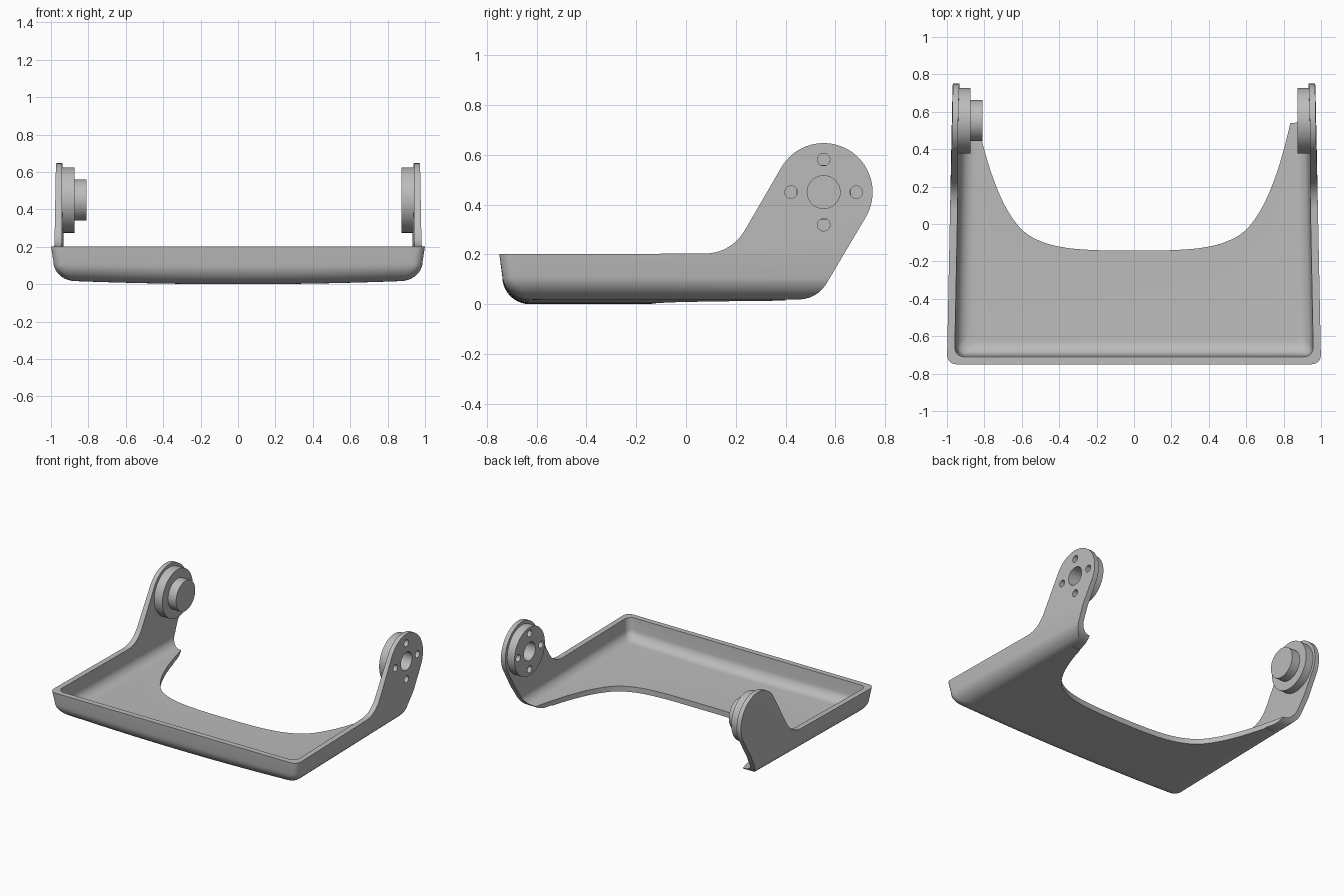
import bpy, bmesh
from math import sin, cos, pi, radians
from mathutils import Vector, Matrix

cube = bpy.data.objects.get("Cube")
if cube:
    bpy.data.objects.remove(cube)

grey = bpy.data.materials.new("plain_grey")
grey.use_nodes = True
COLOUR = (0.5, 0.5, 0.5, 1)
grey.diffuse_color = COLOUR
grey.node_tree.nodes["Principled BSDF"].inputs["Base Color"].default_value = COLOUR

PIVOT_Y, PIVOT_Z = 0.553, 0.45


def make(name, bm):
    bmesh.ops.recalc_face_normals(bm, faces=bm.faces)
    mesh = bpy.data.meshes.new(name)
    bm.to_mesh(mesh)
    bm.free()
    mesh.materials.append(grey)
    ob = bpy.data.objects.new(name, mesh)
    bpy.context.collection.objects.link(ob)
    return ob


def activate(ob):
    bpy.ops.object.select_all(action='DESELECT')
    ob.select_set(True)
    bpy.context.view_layer.objects.active = ob


def boolean(ob, cutter, operation):
    mod = ob.modifiers.new("cut", 'BOOLEAN')
    mod.operation, mod.solver, mod.object = operation, 'EXACT', cutter
    activate(ob)
    bpy.ops.object.modifier_apply(modifier=mod.name)
    bpy.data.objects.remove(cutter)


def prism(name, points, direction):
    bm = bmesh.new()
    face = bm.faces.new([bm.verts.new(p) for p in points])
    new = bmesh.ops.extrude_face_region(bm, geom=[face])["geom"]
    bmesh.ops.translate(bm, vec=direction,
                        verts=[v for v in new if isinstance(v, bmesh.types.BMVert)])
    return make(name, bm)


def cylinder(name, x0, x1, radius, y=PIVOT_Y, z=PIVOT_Z, sides=64):
    bm = bmesh.new()
    place = Matrix.Translation(((x0 + x1) / 2, y, z)) @ Matrix.Rotation(pi / 2, 4, 'Y')
    bmesh.ops.create_cone(bm, cap_ends=True, segments=sides, radius1=radius,
                          radius2=radius, depth=abs(x1 - x0), matrix=place)
    return make(name, bm)


def bend(a, b, c, steps=10):
    """Rounded corner from a to c around b."""
    a, b, c = Vector(a), Vector(b), Vector(c)
    ts = [i / steps for i in range(steps + 1)]
    return [a * (1 - t) ** 2 + b * 2 * t * (1 - t) + c * t * t for t in ts]


def smooth_path(pts, steps=6):
    """Flowing line through all the points."""
    pts = [Vector(p) for p in pts]
    out = []
    for i in range(1, len(pts) - 2):
        p, q, r, s = pts[i - 1:i + 3]
        for k in range(steps):
            t = k / steps
            out.append(0.5 * (2 * q + (r - p) * t + (2 * p - 5 * q + 4 * r - s) * t * t
                              + (3 * q - p - 3 * r + s) * t ** 3))
    return out + [pts[-2]]


def tub(name, levels, back):
    """Tapered tub lofted from (inset, height) levels, with a bowed underside."""
    bm = bmesh.new()
    rings = []
    for inset, z in levels:
        front = inset - 0.75
        half = lambda y: 1 - 0.02 * (y + 0.75) - inset
        side = [(half(back), back)]
        for i in range(9):
            a = i * pi / 16
            y = front + 0.05 - 0.05 * sin(a)
            side.append((half(y) - 0.05 + 0.05 * cos(a), y))
        outline = side + [(-x, y) for x, y in reversed(side)]
        rings.append([bm.verts.new((x, y, z)) for x, y in outline])
    for low, high in zip(rings, rings[1:]):
        for i in range(len(low)):
            j = (i + 1) % len(low)
            bm.faces.new((low[i], low[j], high[j], high[i]))
    bm.faces.new(rings[0])
    bm.faces.new(rings[-1])
    for i in range(-9, 10):
        bmesh.ops.bisect_plane(bm, geom=bm.verts[:] + bm.edges[:] + bm.faces[:],
                               plane_co=(i / 10, 0, 0), plane_no=(1, 0, 0))
    for v in bm.verts:
        v.co.z += 0.022 * v.co.x ** 2 * max(0, 1 - v.co.z / 0.2)
    return make(name, bm)


def fillet(inset, floor, radius, steps=10):
    angles = [pi / 2 * (1 - i / steps) for i in range(steps + 1)]
    return [(inset + radius * (1 - cos(a)), floor + radius * (1 - sin(a))) for a in angles]


# Tray shell: outer tub minus inner tub
tray = tub("tray_with_arms", fillet(0.012, 0, 0.11) + [(0, 0.2), (0.003, 0.75)], 1.0)
inner = tub("inner_cutter", fillet(0.05, 0.04, 0.075) + [(0.04, 0.2), (0.032, 0.8)], 1.1)
boolean(tray, inner, 'DIFFERENCE')

# Side outline: low walls, sloping arms and round arm tops
arc = [(PIVOT_Y + 0.197 * cos(radians(a)), PIVOT_Z + 0.197 * sin(radians(a)))
       for a in range(-30, 151, 5)]
side = [(-0.9, -0.1), (0.4, -0.1), (0.4, 0.019)]
side += bend((0.45, 0.019), (0.528, 0.019), (0.568, 0.089)) + arc
side += bend((0.24, 0.303), (0.182, 0.203), (0.07, 0.203)) + [(-0.9, 0.2)]
outline = prism("side_outline", [(-1.2, p[0], p[1]) for p in side], (2.4, 0, 0))
boolean(tray, outline, 'INTERSECT')

# Wide scoop out of the back of the floor
half = smooth_path([(-0.2, -0.14), (0, -0.142), (0.2, -0.14), (0.37, -0.126), (0.5, -0.092),
                    (0.6, -0.03), (0.68, 0.08), (0.74, 0.21), (0.79, 0.36), (0.84, 0.56),
                    (0.87, 0.75), (0.9, 0.95)])
scoop = [(-p[0], p[1], -0.2) for p in reversed(half[1:])] + [(p[0], p[1], -0.2) for p in half]
boolean(tray, prism("scoop_cutter", scoop, (0, 0, 0.5)), 'DIFFERENCE')

# Round bosses on the inner faces, and the shaft on the right one
left_boss = cylinder("left_boss", 0.875, 0.945, 0.175)
right_boss = cylinder("right_boss", -0.875, -0.945, 0.175)
shaft = cylinder("right_shaft", -0.81, -0.88, 0.11)

# Centre hole and four screw holes through the left arm and boss
holes = [(0, 0, 0.066)]
holes += [(0.131 * cos(k * pi / 2), 0.131 * sin(k * pi / 2), 0.025) for k in range(4)]
for part in (tray, left_boss):
    for dy, dz, radius in holes:
        hole = cylinder("hole_cutter", 0.8, 1.1, radius, PIVOT_Y + dy, PIVOT_Z + dz, 32)
        boolean(part, hole, 'DIFFERENCE')

for ob in (tray, left_boss, right_boss, shaft):
    activate(ob)
    bpy.ops.object.shade_smooth_by_angle(angle=radians(30))
